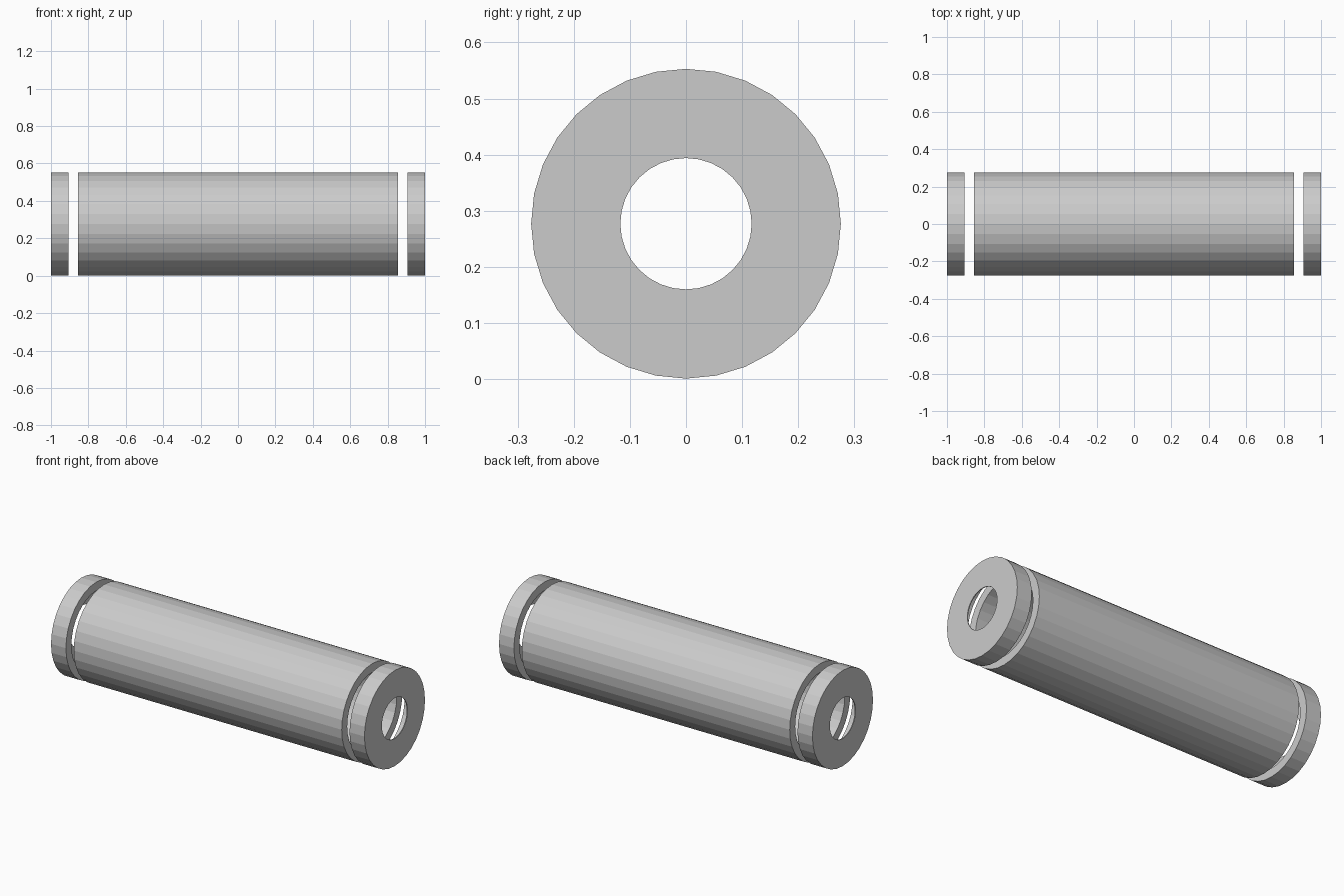
import bpy, bmesh, math

if "Cube" in bpy.data.objects:
    bpy.data.objects.remove(bpy.data.objects["Cube"])

SIDES = 32
R_OUT, R_IN, R_HOLE = 0.276, 0.226, 0.117
CENTRE_Z = 0.277


def lathe(name, profile):
    """Spin a closed (x, radius) profile around the long axis."""
    bm = bmesh.new()
    rings = []
    for i in range(SIDES):
        a = 2 * math.pi * i / SIDES
        rings.append([bm.verts.new((x, r * math.sin(a), r * math.cos(a)))
                      for x, r in profile])
    n = len(profile)
    for i in range(SIDES):
        p, q = rings[i], rings[(i + 1) % SIDES]
        for j in range(n):
            k = (j + 1) % n
            bm.faces.new((p[j], p[k], q[k], q[j]))
    bmesh.ops.recalc_face_normals(bm, faces=bm.faces)
    mesh = bpy.data.meshes.new(name)
    bm.to_mesh(mesh)
    bm.free()
    obj = bpy.data.objects.new(name, mesh)
    obj.location.z = CENTRE_Z
    bpy.context.collection.objects.link(obj)
    return obj


# Long open tube
lathe("tube_body", [(-0.855, R_OUT), (0.855, R_OUT), (0.855, R_IN), (-0.855, R_IN)])

# Hollow end caps: thin washer face with a short rim
for side, s in (("left", -1), ("right", 1)):
    lathe(side + "_end_cap", [(s * 1.0, R_HOLE), (s * 1.0, R_OUT), (s * 0.905, R_OUT),
                              (s * 0.905, R_IN), (s * 0.995, R_IN), (s * 0.995, R_HOLE)])
